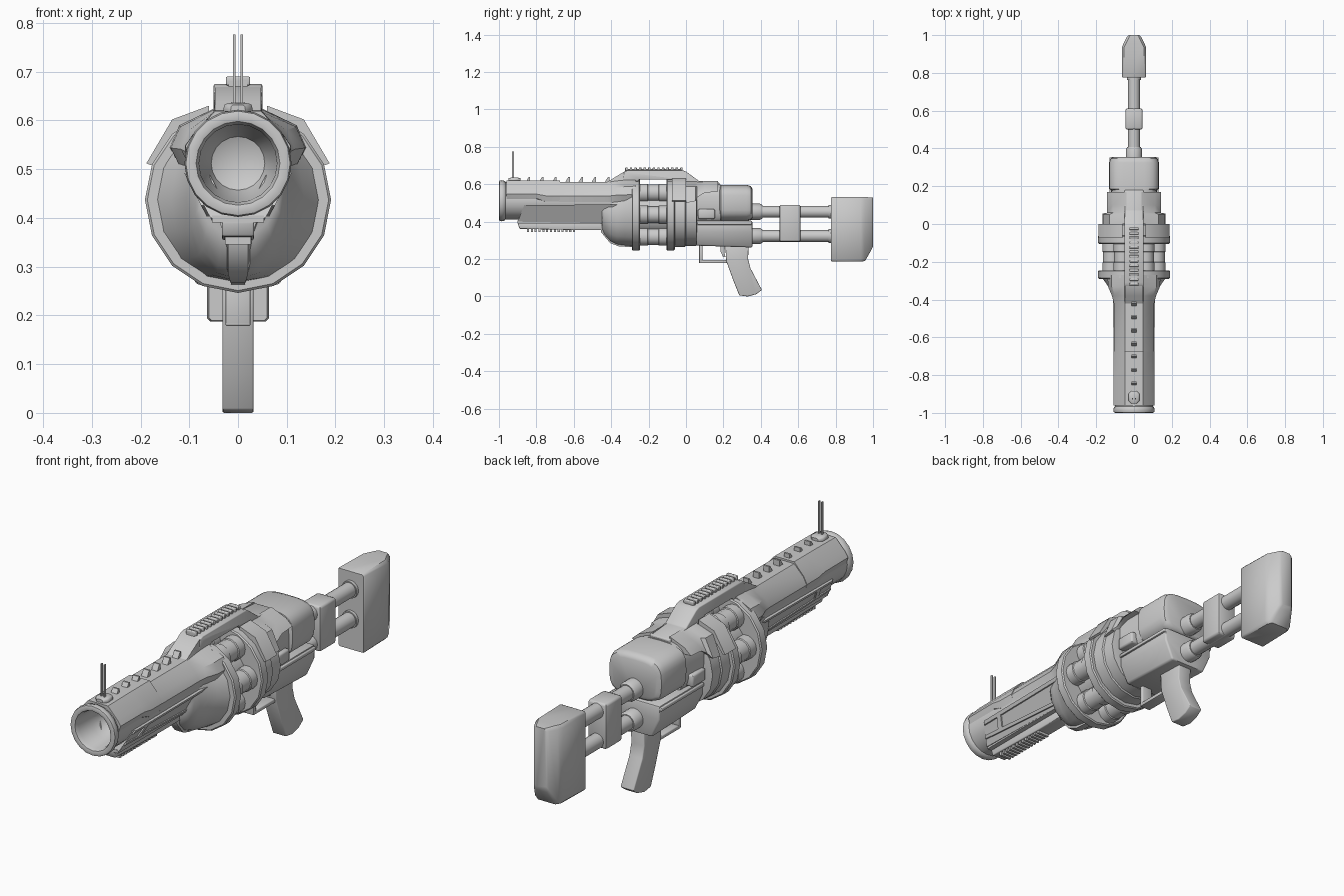
import bpy, bmesh, math

GREY = bpy.data.materials.new("gunmetal grey")
GREY.diffuse_color = (0.6, 0.6, 0.6, 1)


def loft(name, rings, bevel=0.0, angle=45, cap=True):
    """Skin a list of equal-length rings and cap both ends."""
    bm = bmesh.new()
    vs = [[bm.verts.new(p) for p in r] for r in rings]
    n = len(rings[0])
    for a, b in zip(vs, vs[1:]):
        for i in range(n):
            bm.faces.new((a[i], a[(i + 1) % n], b[(i + 1) % n], b[i]))
    if cap:
        bm.faces.new(vs[0])
        bm.faces.new(vs[-1])
    bmesh.ops.remove_doubles(bm, verts=bm.verts, dist=1e-5)
    bmesh.ops.recalc_face_normals(bm, faces=bm.faces)
    if bevel:
        edges = [e for e in bm.edges if e.calc_face_angle(0) > 0.5]
        bmesh.ops.bevel(bm, geom=edges, offset=bevel, segments=2, profile=0.5,
                        affect='EDGES', clamp_overlap=True)
    me = bpy.data.meshes.new(name)
    bm.to_mesh(me)
    bm.free()
    me.materials.append(GREY)
    ob = bpy.data.objects.new(name, me)
    bpy.context.collection.objects.link(ob)
    bpy.ops.object.select_all(action='DESELECT')
    ob.select_set(True)
    bpy.context.view_layer.objects.active = ob
    bpy.ops.object.shade_smooth_by_angle(angle=math.radians(angle))
    return ob


def box(name, x, y, z, bevel=0.0):
    return loft(name, [[(x[0], t, z[0]), (x[1], t, z[0]), (x[1], t, z[1]), (x[0], t, z[1])]
                       for t in y], bevel)


def side_prism(name, pts, x0, x1, bevel=0.0):
    """Outline in y,z pushed along x."""
    return loft(name, [[(x, y, z) for y, z in pts] for x in (x0, x1)], bevel)


def leaning_prism(name, pts, s, inner, outer):
    """Outline in y,z pushed along x on side s, leaning inward toward the bottom."""
    return loft(name, [[(s * (0.054 + (z - 0.395) * 0.52 + d), y, z) for y, z in pts]
                       for d in (inner, outer)])


def lathe(name, prof, cx, cz, n=16, angle=45, shift=0.0):
    """Profile of (y, radius) turned about a lengthwise axis."""
    a = [2 * math.pi * (i + shift) / n for i in range(n)]
    return loft(name, [[(cx + r * math.cos(t), y, cz + r * math.sin(t)) for t in a]
                       for y, r in prof], angle=angle)


def oval(name, secs, p=1.0, n=24, angle=45):
    """Sections of (y, half width, low z, high z); p below 1 is boxier."""
    rings = []
    for y, w, lo, hi in secs:
        ring = []
        for i in range(n):
            t = 2 * math.pi * i / n
            c, s = math.cos(t), math.sin(t)
            ring.append((w * math.copysign(abs(c) ** p, c), y,
                         (lo + hi) / 2 + (hi - lo) / 2 * math.copysign(abs(s) ** p, s)))
        rings.append(ring)
    return loft(name, rings, angle=angle)


def symmetric(half):
    return half + [(-x, z) for x, z in reversed(half)]


BZ, DZ = 0.512, 0.437  # barrel and drum axis heights

# Barrel with hollow muzzle
lathe("barrel", [(-0.28, 0.10), (-0.965, 0.10), (-0.97, 0.106), (-0.985, 0.110),
                 (-0.997, 0.107), (-1.0, 0.097), (-0.997, 0.086), (-0.98, 0.080),
                 (-0.90, 0.077), (-0.84, 0.055), (-0.815, 0.0)], 0, BZ, 20)


# Faceted barrel cover: an arched shell in two pieces, flaring into the drum
def cover(name, secs):
    rings = []
    for y, shoulder, top, sw, sz, low in secs:
        outer = [(0.047, top), (0.05, shoulder), (sw * 0.86, sz),
                 (sw, (sz + low) / 2), (max(sw * 0.84, 0.1), low)]
        inner = [(0.094 * math.cos(t), BZ + 0.094 * math.sin(t))
                 for t in (0.0, 0.4, 0.8, 1.2, 1.5)]
        rings.append([(x, y, z) for x, z in
                      outer + inner + [(-x, z) for x, z in reversed(inner)]
                      + [(-x, z) for x, z in reversed(outer)]])
    loft(name, rings, angle=30)


cover("front_cover", [(-0.96, 0.616, 0.619, 0.108, 0.570, 0.525),
                      (-0.80, 0.618, 0.621, 0.109, 0.570, 0.525),
                      (-0.75, 0.618, 0.621, 0.109, 0.570, 0.507),
                      (-0.675, 0.618, 0.621, 0.109, 0.570, 0.507)])
cover("rear_cover", [(-0.68, 0.610, 0.613, 0.107, 0.567, 0.505),
                     (-0.42, 0.610, 0.613, 0.107, 0.567, 0.505),
                     (-0.38, 0.617, 0.638, 0.117, 0.580, 0.502),
                     (-0.33, 0.622, 0.668, 0.138, 0.587, 0.500),
                     (-0.27, 0.624, 0.672, 0.140, 0.590, 0.500)])

# Top barrel studs and twin-prong front sight
for i in range(8):
    y = -0.845 + i * 0.0705
    side_prism("top_stud", [(y - 0.013, 0.61), (y + 0.012, 0.61), (y + 0.012, 0.638),
                            (y + 0.004, 0.638)], -0.014, 0.014)
oval("sight_base", [(-0.95, 0.015, 0.61, 0.632), (-0.935, 0.03, 0.61, 0.636),
                    (-0.90, 0.03, 0.61, 0.636), (-0.885, 0.015, 0.61, 0.632)], 0.5, 12)
for s in (-1, 1):
    box("sight_prong", (s * 0.008 - 0.0025, s * 0.008 + 0.0025), (-0.93, -0.92), (0.62, 0.776))

# Lower side panels, leaning in to the under rail, with framed slots
for s in (-1, 1):
    leaning_prism("side_panel", [(-0.90, 0.40), (-0.865, 0.488), (-0.30, 0.493),
                                 (-0.30, 0.39), (-0.62, 0.395)], s, -0.045, 0.0)
    leaning_prism("panel_top_rail", [(-0.865, 0.474), (-0.855, 0.488), (-0.32, 0.493),
                                     (-0.32, 0.479)], s, -0.02, 0.006)
    leaning_prism("panel_low_rail", [(-0.885, 0.425), (-0.88, 0.437), (-0.32, 0.408),
                                     (-0.32, 0.396)], s, -0.02, 0.006)
    leaning_prism("slot_bar", [(-0.80, 0.430), (-0.78, 0.476), (-0.755, 0.476),
                               (-0.775, 0.428)], s, -0.02, 0.006)

# Under-barrel accessory rail
side_prism("under_plate", [(-0.90, 0.391), (-0.90, 0.405), (-0.36, 0.405), (-0.36, 0.391)],
           -0.053, 0.053)
side_prism("under_rail", [(-0.89, 0.362), (-0.90, 0.392), (-0.36, 0.392), (-0.36, 0.355),
                          (-0.58, 0.355)], -0.033, 0.033, 0.004)
for i in range(13):
    y = -0.85 + i * 0.0205
    box("under_rail_tooth", (-0.027, 0.027), (y, y + 0.011), (0.345, 0.366))

# Front drum housing with keel
oval("drum_housing", [(-0.45, 0.085, 0.36, 0.56), (-0.435, 0.095, 0.325, 0.58),
                      (-0.405, 0.105, 0.291, 0.59), (-0.37, 0.117, 0.275, 0.60),
                      (-0.33, 0.137, 0.27, 0.605), (-0.28, 0.172, 0.267, 0.607)], n=16)
loft("keel", [[(x, y, z) for x, z in symmetric([(w, 0.41), (w * 0.45, lo)])]
              for y, w, lo in [(-0.455, 0.045, 0.345), (-0.405, 0.045, 0.285),
                               (-0.36, 0.035, 0.268), (-0.28, 0.03, 0.263)]])

# Drum: two discs, core and ring of chambers
for y0, y1 in ((-0.29, -0.245), (-0.105, -0.06)):
    lathe("drum_disc", [(y0, 0.172), (y0, 0.186), (y0 + 0.005, 0.191),
                        (y1 - 0.005, 0.191), (y1, 0.186), (y1, 0.172)], 0, DZ, 16, 30)
lathe("drum_core", [(-0.25, 0.112), (-0.10, 0.112)], 0, DZ, 16)
for i in range(6):
    t = math.radians(60 * i)
    lathe("drum_chamber", [(-0.25, 0.050), (-0.205, 0.050), (-0.202, 0.046), (-0.148, 0.046),
                           (-0.145, 0.050), (-0.10, 0.050)],
          0.118 * math.cos(t), DZ + 0.135 * math.sin(t), 14)

# Top bridge with ribbed rail
side_prism("top_bridge", [(-0.34, 0.60), (-0.33, 0.668), (-0.31, 0.675), (-0.02, 0.675),
                          (0.0, 0.668), (0.07, 0.617), (0.18, 0.608), (0.18, 0.56),
                          (-0.04, 0.57), (-0.06, 0.625), (-0.25, 0.625), (-0.27, 0.60)],
           -0.05, 0.05, 0.004)
box("top_rail", (-0.019, 0.019), (-0.325, -0.02), (0.668, 0.681))
for i in range(13):
    y = -0.325 + i * 0.0245
    box("top_rail_rib", (-0.025, 0.025), (y, y + 0.013), (0.672, 0.690), 0.003)

# Rear drum mount, tilted shoulder plates and stepped wings
lathe("rear_mount", [(-0.065, 0.172), (-0.005, 0.172), (0.0, 0.167), (0.055, 0.167),
                     (0.06, 0.14)], 0, DZ, 16, 30)
for s in (-1, 1):
    loft("shoulder_plate", [[(s * x, y, z) for x, z in
                             ((0.188, 0.512), (0.135, 0.602), (0.06, 0.63),
                              (0.06, 0.60), (0.12, 0.585), (0.178, 0.508))]
                            for y in (-0.075, 0.0)])
    loft("shoulder_wing", [[(s * x, y, z) for x, z in
                            ((w, lo), (w * 0.78, 0.588), (0.04, 0.617),
                             (0.04, 0.56), (w - 0.04, lo))]
                           for y, w, lo in ((0.0, 0.165, 0.50), (0.05, 0.165, 0.51),
                                            (0.06, 0.143, 0.53), (0.10, 0.143, 0.555),
                                            (0.17, 0.143, 0.56))])

# Receiver: middle, rounded rear block and lower frame
oval("receiver_middle", [(0.03, 0.13, 0.38, 0.60), (0.185, 0.12, 0.38, 0.60)], 0.65, 24)
oval("receiver_rear", [(0.178, 0.118, 0.42, 0.585), (0.186, 0.132, 0.405, 0.597),
                       (0.325, 0.132, 0.405, 0.597), (0.347, 0.125, 0.41, 0.590),
                       (0.355, 0.108, 0.42, 0.575)], 0.58, 28)
loft("receiver_lower", [[(x, y, z) for x, z in symmetric(
    [(0.122, 0.405), (0.122, 0.345), (0.085, lo), (0.04, lo)])]
    for y, lo in ((0.055, 0.272), (0.355, 0.262))], 0.008)
for s in (-1, 1):
    box("side_port", sorted((s * 0.10, s * 0.142)), (0.065, 0.155), (0.415, 0.468), 0.008)
    box("side_strip", sorted((s * 0.09, s * 0.13)), (0.06, 0.352), (0.383, 0.399), 0.004)

# Grip, trigger and guard
side_prism("grip", [(0.21, 0.275), (0.335, 0.275), (0.332, 0.20), (0.345, 0.15), (0.406, 0.035),
                    (0.375, 0.012), (0.33, 0.0), (0.285, 0.006), (0.255, 0.08), (0.215, 0.19)],
           -0.032, 0.032, 0.004)
box("guard_front", (-0.026, 0.026), (0.07, 0.088), (0.18, 0.28), 0.004)
box("guard_bottom", (-0.026, 0.026), (0.07, 0.225), (0.178, 0.195), 0.004)
side_prism("trigger", [(0.185, 0.27), (0.21, 0.27), (0.205, 0.235), (0.212, 0.21),
                       (0.198, 0.21), (0.185, 0.24)], -0.01, 0.01)

# Twin stock tubes with collars
for z in (0.453, 0.323):
    lathe("stock_tube", [(0.34, 0.032), (0.79, 0.032)], 0, z, 16)
    lathe("tube_collar", [(0.34, 0.043), (0.395, 0.043), (0.408, 0.036), (0.408, 0.03)], 0, z, 16)
    lathe("stock_collar", [(0.762, 0.037), (0.79, 0.037)], 0, z, 16)
box("tube_clamp", (-0.045, 0.045), (0.50, 0.612), (0.293, 0.49), 0.010)


# Shoulder stock, tapered at the back with a cut lower corner
def stock_ring(y, w, lo, hi, c):
    return [(x, y, z) for x, z in symmetric([(w - c, hi), (w, hi - c), (w, lo + c), (w - c, lo)])]


loft("stock", [stock_ring(0.775, 0.060, 0.190, 0.528, 0.006),
               stock_ring(0.782, 0.064, 0.187, 0.531, 0.008),
               stock_ring(0.935, 0.064, 0.187, 0.531, 0.012),
               stock_ring(0.957, 0.055, 0.189, 0.531, 0.014),
               stock_ring(0.992, 0.037, 0.250, 0.530, 0.012),
               stock_ring(1.0, 0.028, 0.268, 0.528, 0.010)])
